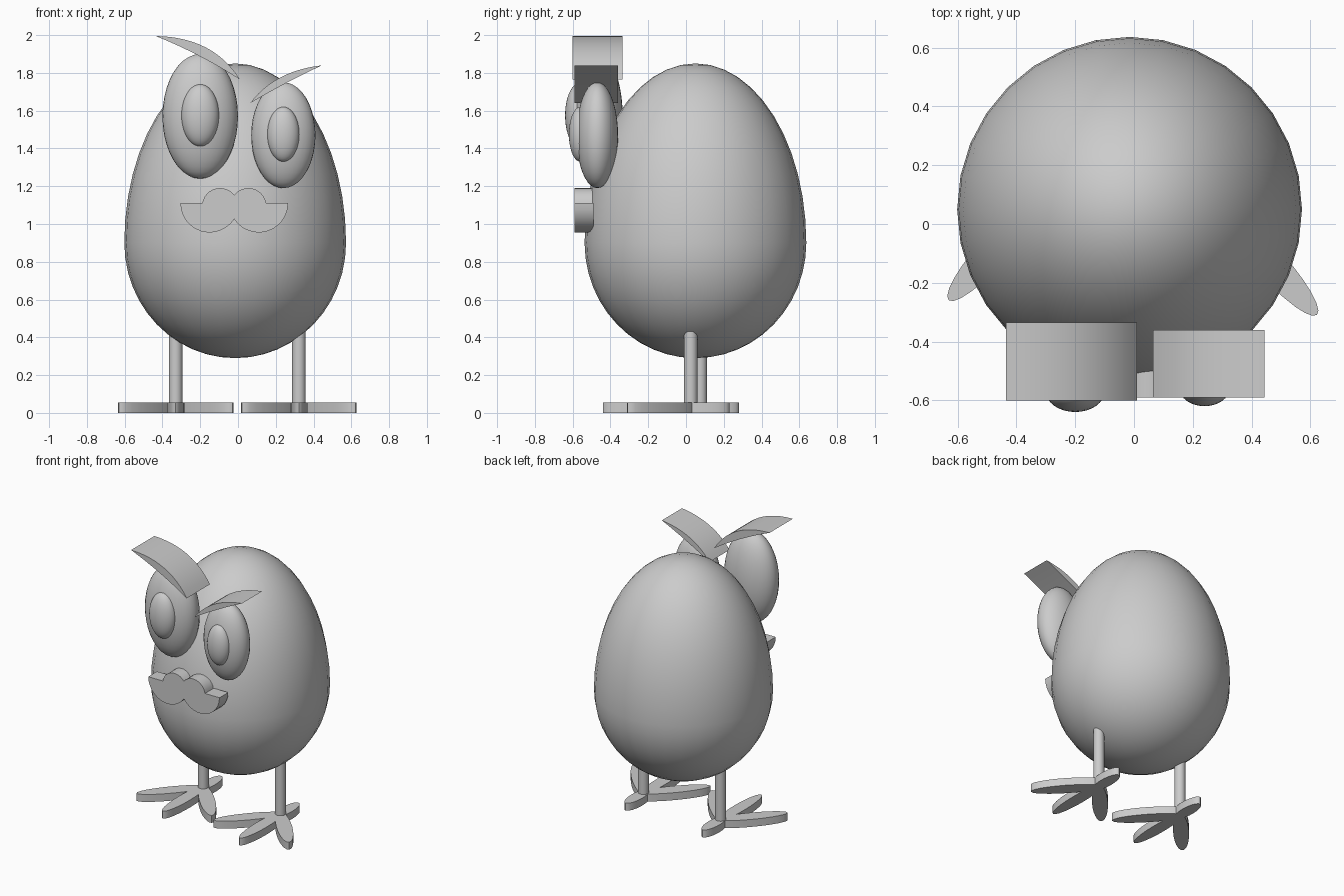
import bpy, bmesh
from math import sin, cos, pi, radians, sqrt, acos
from mathutils import Vector, Matrix

cube = bpy.data.objects.get("Cube")
if cube:
    bpy.data.objects.remove(cube, do_unlink=True)

GREY = (0.6, 0.6, 0.6, 1.0)
mat = bpy.data.materials.new("plain grey")
mat.use_nodes = True
mat.diffuse_color = GREY
mat.node_tree.nodes["Principled BSDF"].inputs["Base Color"].default_value = GREY


def finish(bm, name, angle=35):
    bmesh.ops.recalc_face_normals(bm, faces=bm.faces)
    mesh = bpy.data.meshes.new(name)
    bm.to_mesh(mesh)
    bm.free()
    mesh.materials.append(mat)
    obj = bpy.data.objects.new(name, mesh)
    bpy.context.collection.objects.link(obj)
    bpy.ops.object.select_all(action='DESELECT')
    obj.select_set(True)
    bpy.context.view_layer.objects.active = obj
    bpy.ops.object.shade_smooth_by_angle(angle=radians(angle))
    return obj


def ellipsoid(name, centre, radii, segments=32, rings=20, top=None):
    """Ellipsoid; 'top' gives the upper half its own height."""
    bm = bmesh.new()
    bmesh.ops.create_uvsphere(bm, u_segments=segments, v_segments=rings, radius=1)
    for v in bm.verts:
        rz = top if top and v.co.z > 0 else radii[2]
        v.co = Vector(centre) + Vector((v.co.x * radii[0], v.co.y * radii[1], v.co.z * rz))
    return finish(bm, name)


def extrude_outline(bm, points, offset):
    face = bm.faces.new([bm.verts.new(p) for p in points])
    geom = bmesh.ops.extrude_face_region(bm, geom=[face])["geom"]
    moved = [g for g in geom if isinstance(g, bmesh.types.BMVert)]
    bmesh.ops.translate(bm, verts=moved, vec=offset)


def arc(cx, cz, r, a0, a1, n=12):
    return [(cx + r * cos(a0 + (a1 - a0) * i / n), cz + r * sin(a0 + (a1 - a0) * i / n))
            for i in range(n + 1)]


def bezier(a, c, b, n=12):
    a, b, c = Vector(a), Vector(b), Vector(c)
    return [a * (1 - t) ** 2 + c * 2 * t * (1 - t) + b * t * t
            for t in (i / n for i in range(n + 1))]


def front_plate(name, outline, y0, y1):
    bm = bmesh.new()
    extrude_outline(bm, [(p[0], y0, p[1]) for p in outline], (0, y1 - y0, 0))
    return finish(bm, name)


# Egg-shaped body
ellipsoid("body", (-0.015, 0.05, 0.9), (0.587, 0.587, 0.61), 32, 24, top=0.95)

# Eyes and pupils
ellipsoid("right_eye", (-0.2, -0.465, 1.57), (0.2, 0.13, 0.33))
ellipsoid("right_pupil", (-0.2, -0.57, 1.575), (0.1, 0.07, 0.165))
ellipsoid("left_eye", (0.24, -0.47, 1.47), (0.17, 0.11, 0.28))
ellipsoid("left_pupil", (0.24, -0.56, 1.475), (0.085, 0.06, 0.145))

# Slanted crescent eyebrows
for name, outer, inner, high, low, y0, y1 in (
        ("right_eyebrow", (-0.435, 1.995), (0.01, 1.765), (-0.13, 1.99), (-0.2, 1.9), -0.6, -0.335),
        ("left_eyebrow", (0.445, 1.84), (0.065, 1.64), (0.19, 1.81), (0.25, 1.75), -0.59, -0.36)):
    front_plate(name, bezier(outer, high, inner) + bezier(inner, low, outer)[1:-1], y0, y1)

# Moustache: one half from two arcs, then mirrored about its middle
MID = -0.02
half = arc(0.075, 1.095, 0.095, acos(-0.075 / 0.095), radians(9))
half += arc(0.13, 1.11, 0.155, 0, -acos(-0.13 / 0.155))
right_half = [(MID + x, z) for x, z in half]
left_half = [(MID - x, z) for x, z in reversed(half)]
front_plate("moustache", right_half + left_half[1:-1], -0.59, -0.49)

# Legs and four-toed feet
for side, x, y in (("right", -0.33, 0.075), ("left", 0.322, 0.025)):
    bm = bmesh.new()
    bmesh.ops.create_cone(bm, cap_ends=True, segments=20, radius1=0.036, radius2=0.036,
                          depth=0.4, matrix=Matrix.Translation((x, y, 0.23)))
    finish(bm, side + "_leg")

    bm = bmesh.new()
    # angle from straight ahead, start, end, half width
    for turn, start, end, width in ((-42, -0.03, 0.45, 0.052), (0, -0.03, 0.465, 0.047),
                                    (42, -0.03, 0.45, 0.052), (180, -0.05, 0.205, 0.045)):
        rot = Matrix.Rotation(radians(turn), 3, 'Z')
        mid, length = (start + end) / 2, (end - start) / 2
        toe = [rot @ Vector((width * cos(a), -mid + length * sin(a), 0))
               for a in (2 * pi * i / 24 for i in range(24))]
        extrude_outline(bm, [p + Vector((x, y, 0)) for p in toe], (0, 0, 0.054))
    finish(bm, side + "_foot")
